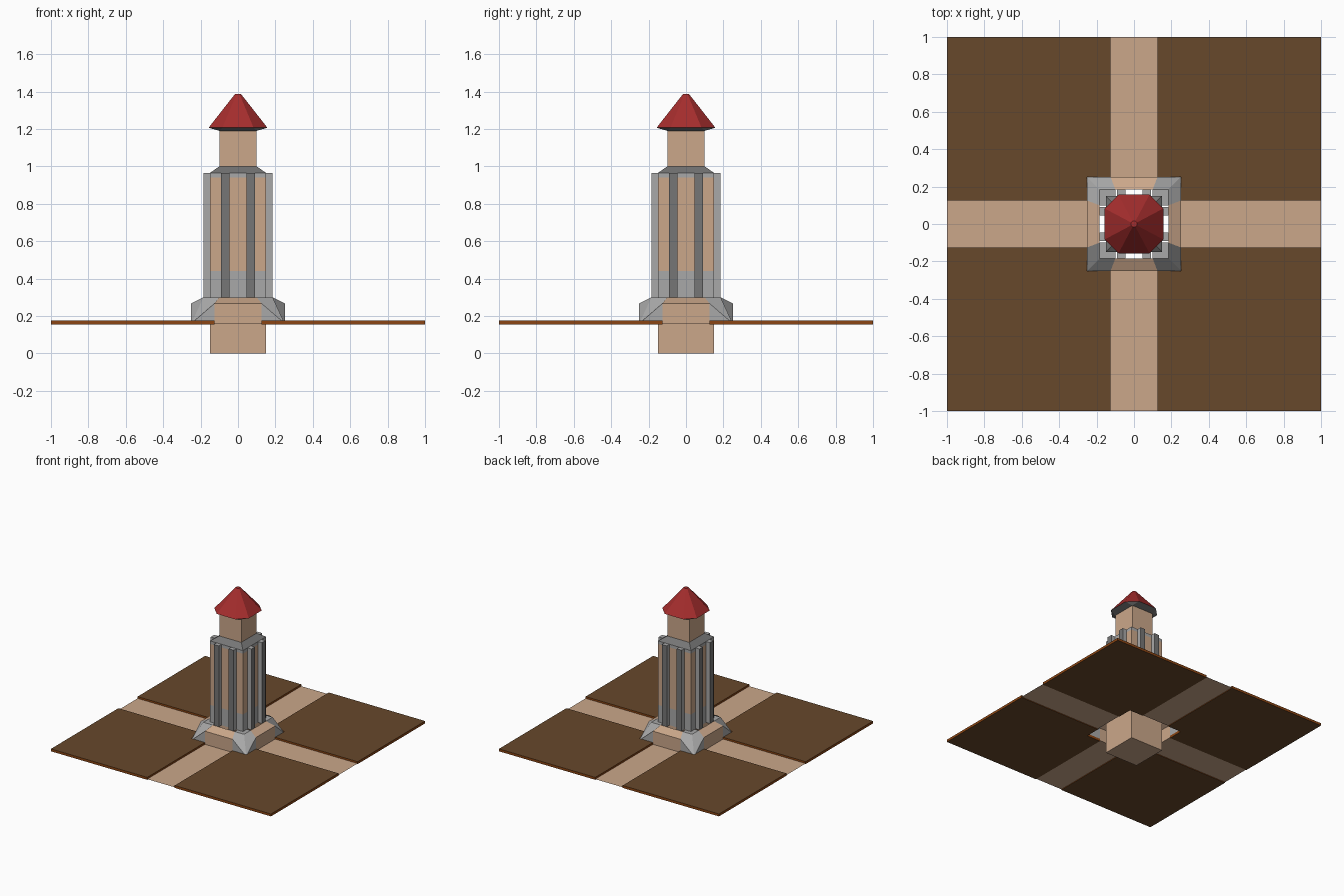
import bpy, bmesh, math
from mathutils import Matrix

if "Cube" in bpy.data.objects:
    bpy.data.objects.remove(bpy.data.objects["Cube"])


def material(name, rgb):
    m = bpy.data.materials.new(name)
    lin = [((c / 255 + 0.055) / 1.055) ** 2.4 for c in rgb]
    m.diffuse_color = (*lin, 1)
    m.use_nodes = True
    m.node_tree.nodes["Principled BSDF"].inputs["Base Color"].default_value = m.diffuse_color
    return m


TAN = material("tan stone", (203, 167, 138))
LIGHT = material("light grey stone", (169, 169, 169))
DARK = material("dark grey stone", (118, 118, 118))
EARTH = material("earth brown", (103, 72, 43))
RIM = material("rim brown", (139, 69, 19))
RED = material("roof red", (165, 45, 45))


def make(name, bm, mats, rule=None, fix_normals=True):
    bm.verts.index_update()
    if fix_normals:
        bmesh.ops.recalc_face_normals(bm, faces=bm.faces)
    bm.normal_update()
    if rule:
        for f in bm.faces:
            f.material_index = rule(f)
    me = bpy.data.meshes.new(name)
    bm.to_mesh(me)
    bm.free()
    for m in mats:
        me.materials.append(m)
    ob = bpy.data.objects.new(name, me)
    bpy.context.collection.objects.link(ob)
    return ob


def fourfold(bm):
    """Repeat the geometry at each quarter turn."""
    src = bm.verts[:] + bm.edges[:] + bm.faces[:]
    for k in (1, 2, 3):
        new = bmesh.ops.duplicate(bm, geom=src)["geom"]
        bmesh.ops.rotate(bm, matrix=Matrix.Rotation(k * math.pi / 2, 3, 'Z'),
                         verts=[v for v in new if isinstance(v, bmesh.types.BMVert)])
    bmesh.ops.remove_doubles(bm, verts=bm.verts, dist=1e-4)


def prism(bm, outline, z0, z1):
    f = bm.faces.new([bm.verts.new((x, y, z0)) for x, y in outline])
    new = bmesh.ops.extrude_face_region(bm, geom=[f], use_keep_orig=True)["geom"]
    bmesh.ops.translate(bm, vec=(0, 0, z1 - z0),
                        verts=[v for v in new if isinstance(v, bmesh.types.BMVert)])


def loft(bm, rings, caps=True):
    """Join rings given as (outline, z)."""
    rows = [[bm.verts.new((x, y, z)) for x, y in o] for o, z in rings]
    n = len(rows[0])
    for a, b in zip(rows, rows[1:]):
        for i in range(n):
            j = (i + 1) % n
            bm.faces.new((a[i], a[j], b[j], b[i]))
    if caps:
        bm.faces.new(rows[0][::-1])
        bm.faces.new(rows[-1])


def square(h):
    return [(-h, -h), (h, -h), (h, h), (-h, h)]


def octagon(a, h):
    return [(-h, -a), (h, -a), (a, -h), (a, h), (h, a), (-h, a), (-a, h), (-a, -h)]


# Four ground plates with the inner corner cut out
bm = bmesh.new()
prism(bm, [(.125, .25), (.25, .25), (.25, .125), (1, .125), (1, 1), (.125, 1)], .155, .175)
fourfold(bm)
make("ground_plates", bm, [EARTH, RIM], lambda f: 0 if abs(f.normal.z) > .5 else 1)

# Crossing paths
bm = bmesh.new()
bm.faces.new([bm.verts.new((x, y, .16)) for x, y in
              [(.25, -.125), (1, -.125), (1, .125), (.25, .125)]])
fourfold(bm)
make("paths", bm, [TAN], fix_normals=False)

# Flared skirt: one side and one corner, turned four times
P = {"A": (.125, -.25, .268), "B": (.25, -.25, .16), "C": (.25, -.125, .268),
     "D": (.1, -.185, .3), "E": (.185, -.185, .3), "F": (.185, -.1, .3),
     "G": (.125, -.25, .16), "H": (.25, -.125, .16), "I": (.1, -.1, .3),
     "a": (-.125, -.25, .268), "d": (-.1, -.185, .3), "g": (-.125, -.25, .16)}
bm = bmesh.new()
vs = {k: bm.verts.new(p) for k, p in P.items()}
for quad in ("gGAa", "aADd", "GBA", "BHC", "ABED", "BCFE", "DEFI"):
    f = bm.faces.new([vs[k] for k in quad])
    f.material_index = 0 if "a" in quad else 1
fourfold(bm)
make("skirt", bm, [TAN, LIGHT], fix_normals=False)

# Main shaft with grey bands at its foot and head
bm = bmesh.new()
loft(bm, [(square(.15), z) for z in (0, .3, .44, .94, .965)])


def shaft_rule(f):
    z = f.calc_center_median().z
    return 1 if .3 < z < .44 or z > .94 else 0


make("main_shaft", bm, [TAN, LIGHT], shaft_rule)

# Pilasters, two on each side, with dark faces
bm = bmesh.new()
for s in (-1, 1):
    x0, x1 = sorted((s * .045, s * .09))
    prism(bm, [(x0, -.185), (x1, -.185), (x1, -.14), (x0, -.14)], .3, .965)
fourfold(bm)


def pilaster_rule(f):
    c = f.calc_center_median()
    return 1 if abs(f.normal.z) < .5 and max(abs(c.x), abs(c.y)) > .18 else 0


make("pilasters", bm, [LIGHT, DARK], pilaster_rule)

# Sloped ledge above the main shaft
bm = bmesh.new()
loft(bm, [(square(.15), .965), (square(.1), 1.0)])
make("ledge", bm, [DARK])

# Upper shaft
bm = bmesh.new()
loft(bm, [(square(.1), 1.0), (square(.1), 1.19)])
make("upper_shaft", bm, [TAN])

# Eaves widening from the square shaft to the octagonal roof
bm = bmesh.new()
loft(bm, [(octagon(.1, .1), 1.19), (octagon(.157, .083), 1.207)], caps=False)
bmesh.ops.remove_doubles(bm, verts=bm.verts, dist=1e-4)
make("eaves", bm, [DARK], fix_normals=False)

# Roof
bm = bmesh.new()
loft(bm, [(octagon(.157, .083), 1.207), (octagon(.016, .008), 1.387)])
make("roof", bm, [RED])
